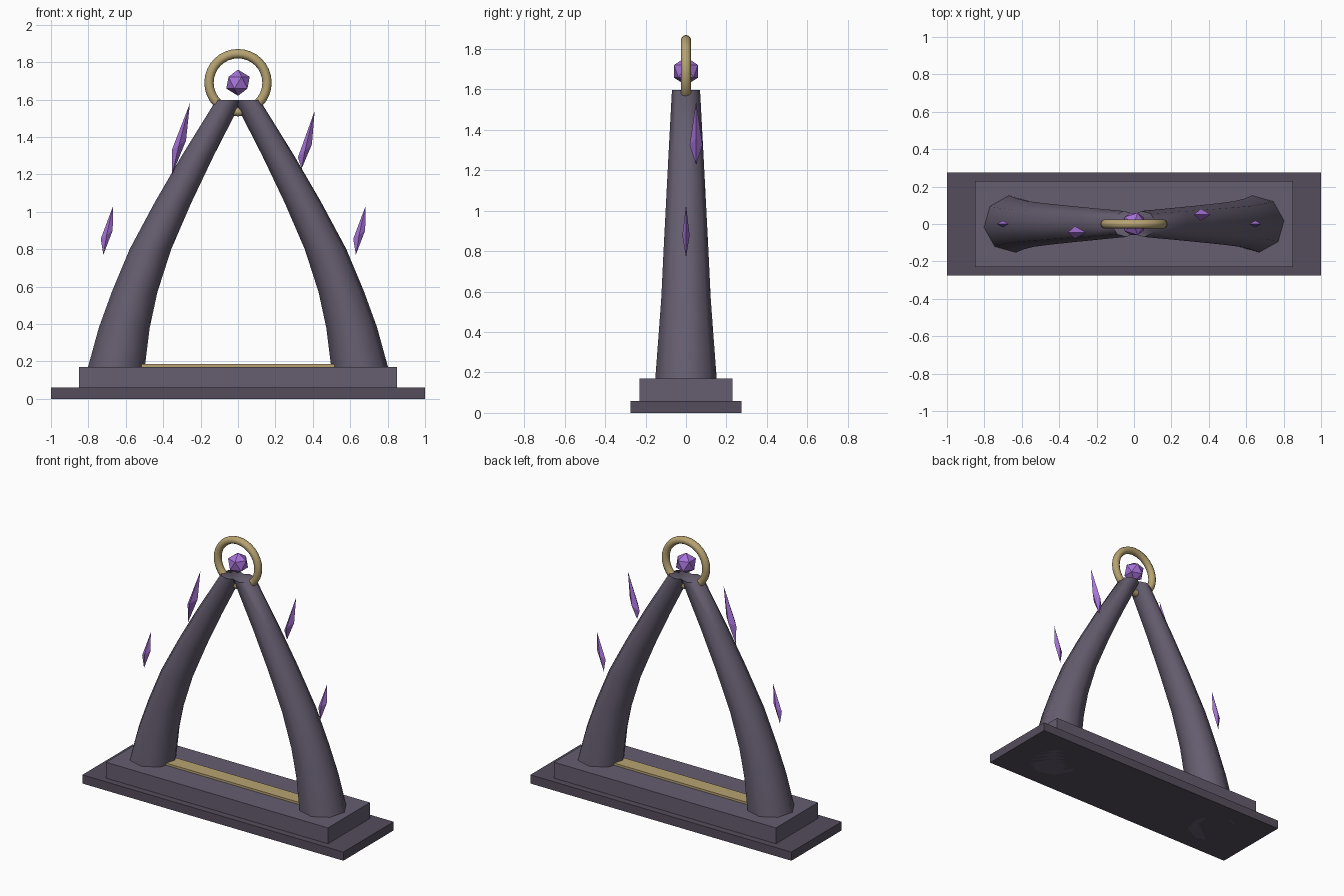
import bpy, bmesh
from math import pi, cos, sin, radians

if "Cube" in bpy.data.objects:
    bpy.data.objects.remove(bpy.data.objects["Cube"])


def material(name, rgb):
    m = bpy.data.materials.new(name)
    m.diffuse_color = (*rgb, 1)
    m.use_nodes = True
    m.node_tree.nodes["Principled BSDF"].inputs["Base Color"].default_value = m.diffuse_color
    return m


STONE = material("stone", (0.13, 0.11, 0.16))
DARK = material("dark_stone", (0.09, 0.075, 0.11))
GOLD = material("gold", (0.48, 0.37, 0.17))
VIOLET = material("violet", (0.38, 0.17, 0.68))


def finish(bm, name, mat, smooth=None):
    bmesh.ops.recalc_face_normals(bm, faces=bm.faces)
    me = bpy.data.meshes.new(name)
    bm.to_mesh(me)
    bm.free()
    me.materials.append(mat)
    ob = bpy.data.objects.new(name, me)
    bpy.context.collection.objects.link(ob)
    if smooth:
        bpy.ops.object.select_all(action='DESELECT')
        ob.select_set(True)
        bpy.context.view_layer.objects.active = ob
        bpy.ops.object.shade_smooth_by_angle(angle=radians(smooth))
    return ob


def slab(name, hx, hy, z0, z1, mat):
    bm = bmesh.new()
    bmesh.ops.create_cube(bm, size=1)
    for v in bm.verts:
        v.co = (v.co.x * 2 * hx, v.co.y * 2 * hy, z1 if v.co.z > 0 else z0)
    finish(bm, name, mat)


def leg(name, side):
    # horizontal octagons swept along the bowed path: (z, centre x, radius)
    path = [(0, 0.677, 0.165), (0.17, 0.65, 0.153), (0.38, 0.608, 0.137),
            (0.57, 0.553, 0.123), (0.8, 0.468, 0.112), (1.05, 0.347, 0.099),
            (1.3, 0.215, 0.086), (1.597, 0.047, 0.07)]
    bm = bmesh.new()
    rings = []
    for z, x, r in path:
        rings.append([bm.verts.new((side * (x + r * cos(a)), side * r * sin(a), z))
                      for a in (0.12 + k * pi / 4 for k in range(8))])
    for lo, hi in zip(rings, rings[1:]):
        for k in range(8):
            bm.faces.new((lo[k], lo[k - 1], hi[k - 1], hi[k]))
    bm.faces.new(rings[0])
    bm.faces.new(rings[-1])
    finish(bm, name, STONE, 60)


def crystal(name, top, bottom, left, right, y, hy):
    # skewed four-sided shard; tips and side corners are (x, z)
    bm = bmesh.new()
    t, b, l, r = [bm.verts.new((p[0], y, p[1])) for p in (top, bottom, left, right)]
    mx, mz = (left[0] + right[0]) / 2, (left[1] + right[1]) / 2
    f, k = [bm.verts.new((mx, y + s * hy, mz)) for s in (-1, 1)]
    ring = [l, f, r, k]
    for i in range(4):
        bm.faces.new((ring[i - 1], ring[i], t))
        bm.faces.new((ring[i], ring[i - 1], b))
    finish(bm, name, VIOLET)


# Stepped base and inlaid threshold
slab("lower_step", 1.0, 0.275, 0, 0.06, DARK)
slab("upper_step", 0.85, 0.23, 0.06, 0.17, STONE)
slab("threshold_strip", 0.525, 0.05, 0.165, 0.185, GOLD)

# Arch legs
leg("right_leg", 1)
leg("left_leg", -1)

# Crown ring and gem
bpy.ops.mesh.primitive_torus_add(major_radius=0.155, minor_radius=0.025,
                                 major_segments=32, minor_segments=10,
                                 location=(0, 0, 1.69), rotation=(pi / 2, 0, 0))
ring = bpy.context.object
ring.name = "crown_ring"
ring.data.materials.append(GOLD)
bpy.ops.object.shade_smooth_by_angle(angle=radians(60))

bm = bmesh.new()
bmesh.ops.create_icosphere(bm, subdivisions=1, radius=0.07)
finish(bm, "crown_gem", VIOLET).location = (0, 0, 1.69)

# Floating crystals
for label, x in (("left", -0.692), ("right", 0.658)):
    crystal(label + "_low_crystal", (x + 0.024, 1.03), (x - 0.028, 0.77),
            (x - 0.042, 0.855), (x + 0.022, 0.9), 0, 0.018)
crystal("left_high_crystal", (-0.257, 1.58), (-0.352, 1.2),
        (-0.354, 1.33), (-0.278, 1.38), -0.045, 0.034)
crystal("right_high_crystal", (0.41, 1.54), (0.34, 1.23),
        (0.32, 1.29), (0.395, 1.36), 0.05, 0.032)
